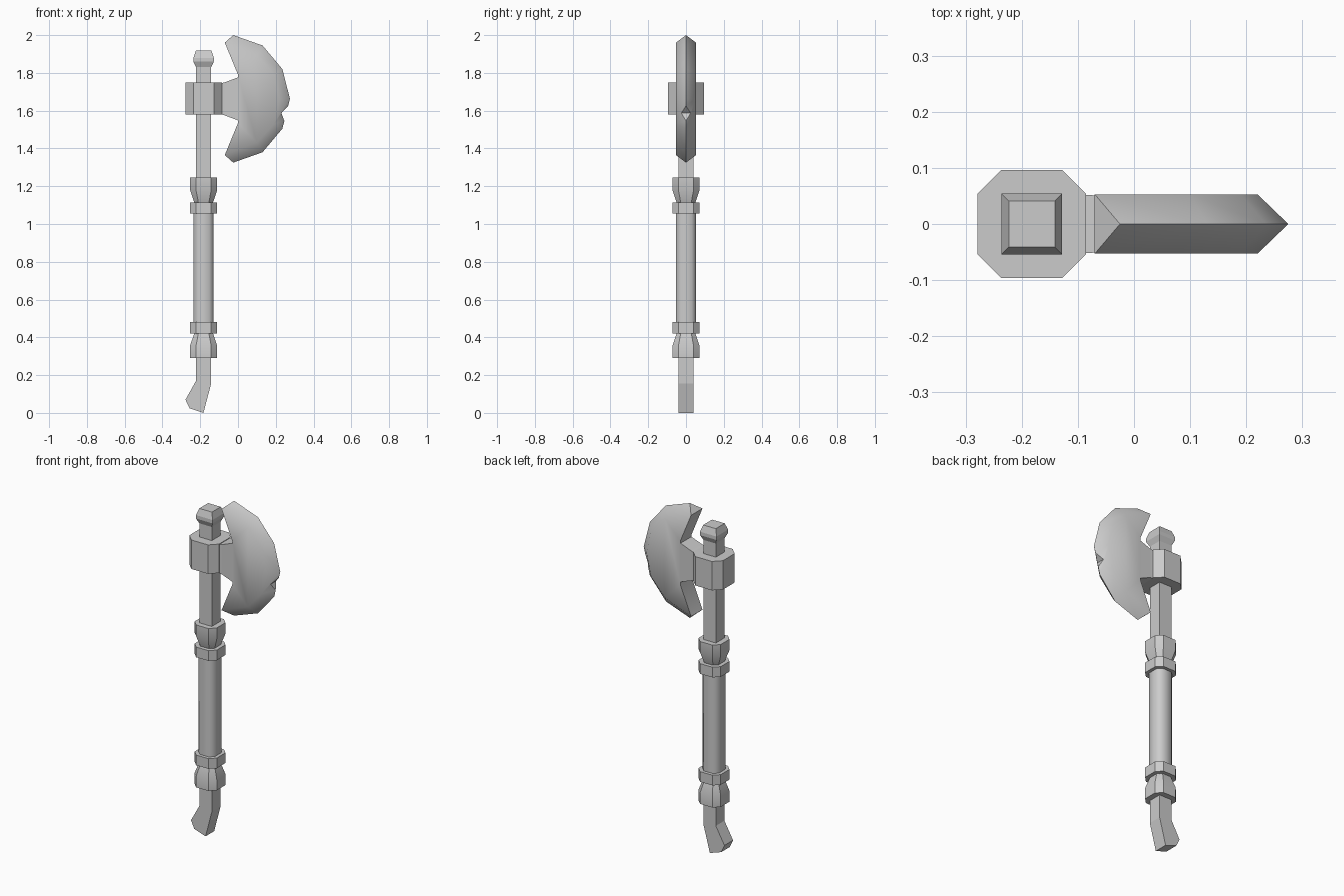
import bpy, bmesh, math

if "Cube" in bpy.data.objects:
    bpy.data.objects.remove(bpy.data.objects["Cube"])

AX = -0.182          # shaft axis in x
MID = 1.6625         # blade mirror height


def make(name, verts, faces, smooth=None):
    me = bpy.data.meshes.new(name)
    me.from_pydata(verts, [], faces)
    bm = bmesh.new()
    bm.from_mesh(me)
    bmesh.ops.recalc_face_normals(bm, faces=bm.faces)
    bm.to_mesh(me)
    bm.free()
    ob = bpy.data.objects.new(name, me)
    bpy.context.collection.objects.link(ob)
    if smooth:
        bpy.ops.object.select_all(action='DESELECT')
        ob.select_set(True)
        bpy.context.view_layer.objects.active = ob
        bpy.ops.object.shade_smooth_by_angle(angle=math.radians(smooth))
    return ob


def loft(name, rings, smooth=None):
    """Skin a list of equal-length vertex rings and cap both ends."""
    n = len(rings[0])
    verts = [v for r in rings for v in r]
    faces = [list(range(n)), list(range(len(verts) - n, len(verts)))]
    for k in range(len(rings) - 1):
        for i in range(n):
            j = (i + 1) % n
            faces.append([k * n + i, k * n + j, (k + 1) * n + j, (k + 1) * n + i])
    return make(name, verts, faces, smooth)


def prism(name, profile, half):
    """Extrude an x-z profile to both sides in y."""
    return loft(name, [[(x, y, z) for x, z in profile] for y in (-half, half)])


def octagon(h, z, ratio=0.56):
    c = h * ratio
    pts = [(h, -c), (h, c), (c, h), (-c, h), (-h, c), (-h, -c), (-c, -h), (c, -h)]
    return [(AX + x, y, z) for x, y in pts]


def square(h, z):
    return [(AX + sx * h, sy * h, z) for sx, sy in ((1, -1), (1, 1), (-1, 1), (-1, -1))]


# Shaft with bent foot, and the knob on top
prism("shaft", [(-0.222, 1.835), (-0.142, 1.835), (-0.142, 0.155), (-0.183, 0.0),
                (-0.257, 0.025), (-0.278, 0.07), (-0.222, 0.17)], 0.04)
loft("top_knob", [square(h, z) for h, z in ((0.04, 1.83), (0.054, 1.875), (0.04, 1.92))][0:1]
     + [square(0.054, 1.86), square(0.054, 1.88), square(0.041, 1.918)])

# Grip with mirrored collars at both ends
loft("grip", [octagon(0.053, 0.45), octagon(0.053, 1.085)], 50)
for name, flip in (("lower", False), ("upper", True)):
    z = (lambda v: 1.535 - v) if flip else (lambda v: v)
    loft(name + "_ring", [octagon(0.072, z(0.42)), octagon(0.072, z(0.48))], 30)
    loft(name + "_flared_collar", [octagon(0.072, z(0.29)), octagon(0.072, z(0.355)),
                                   octagon(0.05, z(0.42))], 30)

# Head socket and the neck that flares to the blade
loft("head_socket", [octagon(0.0965, 1.58), octagon(0.0965, 1.75)])
loft("neck", [[(x, y * t, z) for y, z in ((-1, lo), (1, lo), (1, hi), (-1, hi))]
              for x, t, lo, hi in ((-0.1, 0.053, 1.583, 1.743), (-0.07, 0.051, 1.575, 1.75),
                                   (0.01, 0.05, 1.545, 1.78))])


# Blade: two flat cheeks bevelled to a sharp rim
def mirrored(half):
    return half + [(x, 2 * MID - z) for x, z in reversed(half) if abs(z - MID) > 1e-4]


cheek = mirrored([(-0.07, 1.96), (0.10, 1.895), (0.19, 1.795), (0.22, MID)])
rim = mirrored([(-0.025, 2.0), (0.13, 1.945), (0.235, 1.82), (0.275, MID)])
back = [(0.0, 1.535), (0.0, 1.79)]
T, n = 0.053, len(cheek)
side = cheek + back
m = len(side)
verts = [(x, -T, z) for x, z in side] + [(x, T, z) for x, z in side] + [(x, 0, z) for x, z in rim]
faces = [list(range(m)), list(range(m, 2 * m))]
for o in (0, m):
    faces += [[o + i, o + i + 1, 2 * m + i + 1, 2 * m + i] for i in range(n - 1)]
faces += [[i, (i + 1) % m, m + (i + 1) % m, m + i] for i in range(n - 1, m)]
faces += [[0, m, 2 * m], [n - 1, m + n - 1, 2 * m + n - 1]]
blade = make("blade", verts, faces, 60)

# Chip in the cutting edge
cutter = prism("notch_cutter", [(0.23, 1.587), (0.30, 1.663), (0.30, 1.39 + 0.0)], 0.1)
cutter.data.vertices[2].co = (0.262, -0.1, 1.5)
cutter.data.vertices[5].co = (0.262, 0.1, 1.5)
cutter.hide_render = True
cutter.hide_set(True)
mod = blade.modifiers.new("notch", 'BOOLEAN')
mod.operation, mod.object, mod.solver = 'DIFFERENCE', cutter, 'EXACT'
